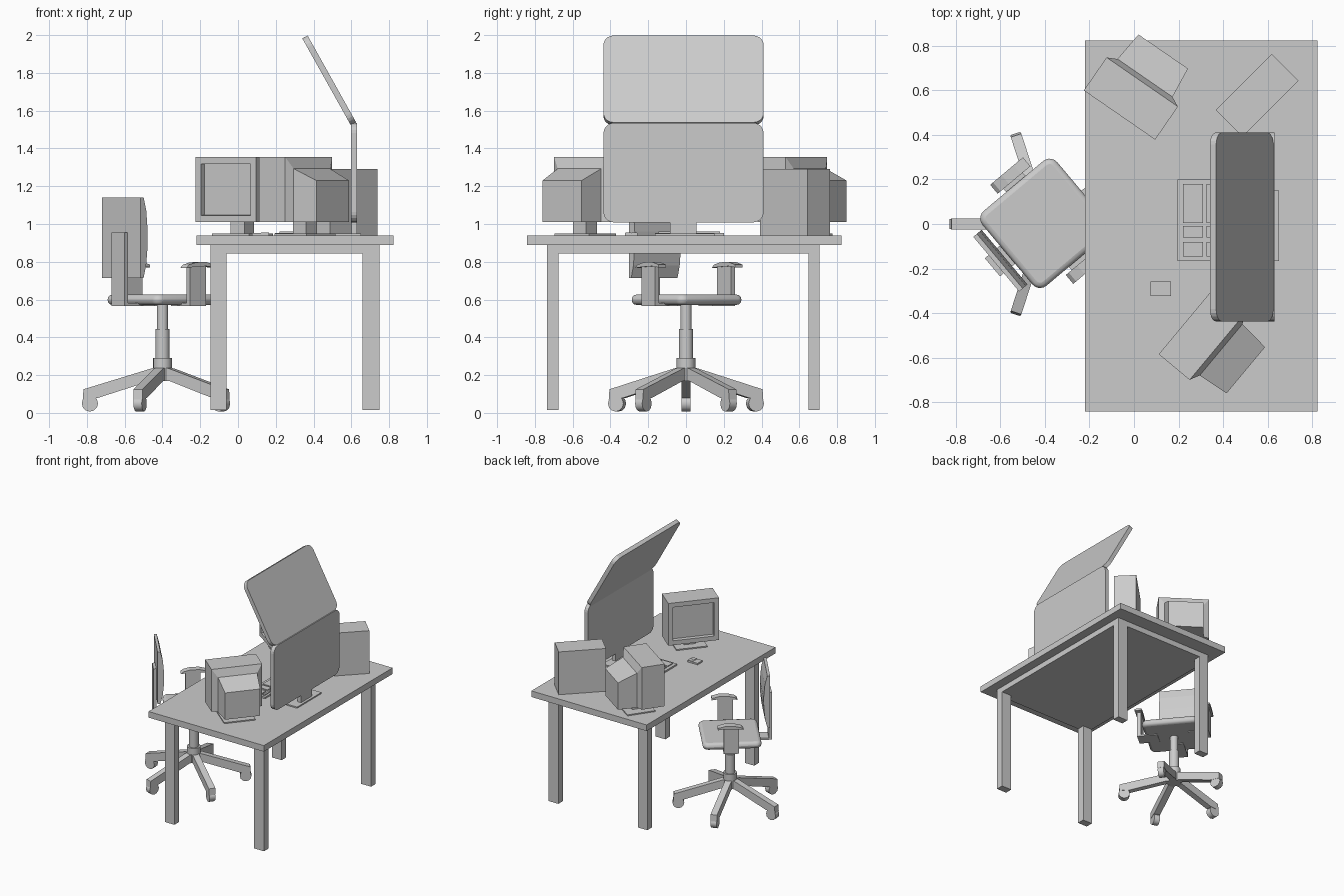
import bpy, bmesh
from math import radians, cos, sin, pi
from mathutils import Matrix

if "Cube" in bpy.data.objects:
    bpy.data.objects.remove(bpy.data.objects["Cube"])

I = Matrix()
SIDE = Matrix.Rotation(pi / 2, 4, 'X')              # profile (x, z), extruded along y
FACE = Matrix(((0, 0, 1, 0), (1, 0, 0, 0), (0, 1, 0, 0), (0, 0, 0, 1)))  # outline (y, z), extruded along x


def place(x, y, deg, z=0):
    return Matrix.Translation((x, y, z)) @ Matrix.Rotation(radians(deg), 4, 'Z')


def finish(name, bm, M):
    bmesh.ops.recalc_face_normals(bm, faces=bm.faces)
    bm.transform(M)
    me = bpy.data.meshes.new(name)
    bm.to_mesh(me)
    bm.free()
    ob = bpy.data.objects.new(name, me)
    bpy.context.collection.objects.link(ob)
    return ob


def prism(name, pts, h0, h1, M=I):
    bm = bmesh.new()
    a = [bm.verts.new((x, y, h0)) for x, y in pts]
    b = [bm.verts.new((x, y, h1)) for x, y in pts]
    n = len(pts)
    bm.faces.new(a)
    bm.faces.new(b)
    for i in range(n):
        j = (i + 1) % n
        bm.faces.new((a[i], a[j], b[j], b[i]))
    return finish(name, bm, M)


def box(name, x0, x1, y0, y1, z0, z1, M=I):
    return prism(name, [(x0, y0), (x1, y0), (x1, y1), (x0, y1)], z0, z1, M)


def rounded(w, h, r, seg=5):
    pts = []
    for k, (sx, sy) in enumerate([(1, 1), (-1, 1), (-1, -1), (1, -1)]):
        for i in range(seg + 1):
            t = pi / 2 * (k + i / seg)
            pts.append((sx * (w / 2 - r) + r * cos(t), sy * (h / 2 - r) + r * sin(t)))
    return pts


def circle(r, n):
    return [(r * cos(2 * pi * i / n), r * sin(2 * pi * i / n)) for i in range(n)]


def bevel(ob, w, seg=2):
    m = ob.modifiers.new("bevel", 'BEVEL')
    m.width, m.segments, m.limit_method = w, seg, 'ANGLE'
    m.angle_limit = radians(40)
    return ob


def smooth(ob, deg=35):
    bpy.ops.object.select_all(action='DESELECT')
    ob.select_set(True)
    bpy.context.view_layer.objects.active = ob
    bpy.ops.object.shade_smooth_by_angle(angle=radians(deg))


# Desk: top, solid under-frame and legs
box("desk_top", -.22, .823, -.842, .823, .89, .94)
box("desk_frame", -.145, .75, -.735, .707, .845, .89)
for x0, x1 in ((-.145, -.06), (.66, .75)):
    for y0, y1 in ((-.735, -.675), (.648, .707)):
        box("desk_leg", x0, x1, y0, y1, .015, .845)

# Two large flat screens, the upper one tilted forward
panel = rounded(.848, .527, .055)
prism("lower_screen", panel, -.016, .016, Matrix.Translation((.615, -.013, 1.272)) @ FACE)
prism("upper_screen", panel, -.016, .016,
      Matrix.Translation((.483, -.013, 1.76)) @ Matrix.Rotation(radians(-29.2), 4, 'Y') @ FACE)
box("screen_stand_base", .5, .65, -.165, .15, .94, .95)
box("screen_stand_neck", .6, .63, -.085, .055, .95, 1.012)


# Tube monitor: housing with recessed screen, tapering back, neck and base
def tube_monitor(M):
    bm = bmesh.new()
    bmesh.ops.create_cube(bm, size=1, matrix=Matrix.Translation((0, -.09, 1.182)) @ Matrix.Diagonal((.389, .18, .345, 1)))
    bm.normal_update()
    front = min(bm.faces, key=lambda f: f.calc_center_median().y)
    bmesh.ops.inset_region(bm, faces=[front], thickness=.036, use_even_offset=True)
    bmesh.ops.inset_region(bm, faces=[front], thickness=.002, depth=-.03, use_even_offset=True)
    finish("monitor_housing", bm, M)
    bm = bmesh.new()
    rings = []
    for y, w, top in ((0, .387, 1.354), (.022, .30, 1.293), (.166, .27, 1.23)):
        rings.append([bm.verts.new(p) for p in
                      ((-w / 2, y, 1.011), (w / 2, y, 1.011), (w / 2, y, top), (-w / 2, y, top))])
    for a, b in zip(rings, rings[1:]):
        for i in range(4):
            j = (i + 1) % 4
            bm.faces.new((a[i], a[j], b[j], b[i]))
    bm.faces.new(rings[0])
    bm.faces.new(rings[-1])
    finish("monitor_back", bm, M)
    box("monitor_neck", -.045, .045, -.07, .02, .948, 1.012, M)
    box("monitor_base", -.12, .12, -.135, .085, .94, .949, M)


tube_monitor(place(.037, .637, -34.6))
tube_monitor(place(.374, -.55, -129.8))

# Computer tower
box("computer_tower", -.178, .178, -.085, .085, .94, 1.29, place(.552, .577, 45))

# Keyboard with key blocks, and mouse
box("keyboard", .195, .36, -.165, .2, .94, .953)
for y0, y1 in ((.005, .18), (-.06, -.01), (-.145, -.08)):
    box("key_block", .22, .31, y0, y1, .953, .96)
    box("function_keys", .325, .342, y0, y1, .953, .96)
box("mouse", .075, .165, -.322, -.257, .94, .952)
for y0 in (-.32, -.288):
    box("mouse_button", .123, .165, y0, y0 + .029, .952, .956)

# Swivel chair column and hub
for nm, r, z0, z1 in (("hub", .05, .17, .29), ("column_sleeve", .0375, .29, .445), ("column", .03, .445, .58)):
    smooth(prism("chair_" + nm, circle(r, 16), z0, z1, place(-.4, 0, 0)))

# Five-star base with casters
for k in range(5):
    M = place(-.4, 0, 36 + 72 * k)
    prism("base_leg", [(.03, .24), (.06, .235), (.418, .125), (.422, .072), (.34, .08), (.06, .17), (.03, .17)],
          -.025, .025, M @ SIDE)
    C = M @ Matrix.Translation((.384, 0, .05)) @ SIDE
    smooth(prism("caster_wheel", circle(.043, 12), -.023, .023, C))

# Seat
CH = place(-.4, .003, 40)
smooth(bevel(prism("seat", rounded(.438, .438, .045), .572, .626, CH), .024, 3))

# Backrest, lens-shaped in profile, on an L-shaped bracket
back = [(-.285, .715), (-.265, .715), (-.247, .78), (-.238, .87), (-.236, .96), (-.246, 1.07), (-.264, 1.14),
        (-.285, 1.14)]
prism("backrest", back, -.16, .16, CH @ SIDE)
prism("back_bracket", [(-.1, .567), (-.307, .567), (-.307, .955), (-.284, .955), (-.284, .582), (-.1, .582)],
      -.053, .053, CH @ SIDE)

# Armrests, mirrored
pad = [(-.077, .767), (-.06, .784), (-.01, .797), (.06, .799), (.115, .785), (.115, .77), (.06, .777), (-.03, .772)]
for s in (1, -1):
    prism("arm_bracket", [(s * .12, .567), (s * .277, .567), (s * .277, .778), (s * .248, .778),
                          (s * .248, .582), (s * .12, .582)], -.043, .07, CH @ FACE)
    prism("arm_pad", pad, -s * .238, -s * .29, CH @ SIDE)
